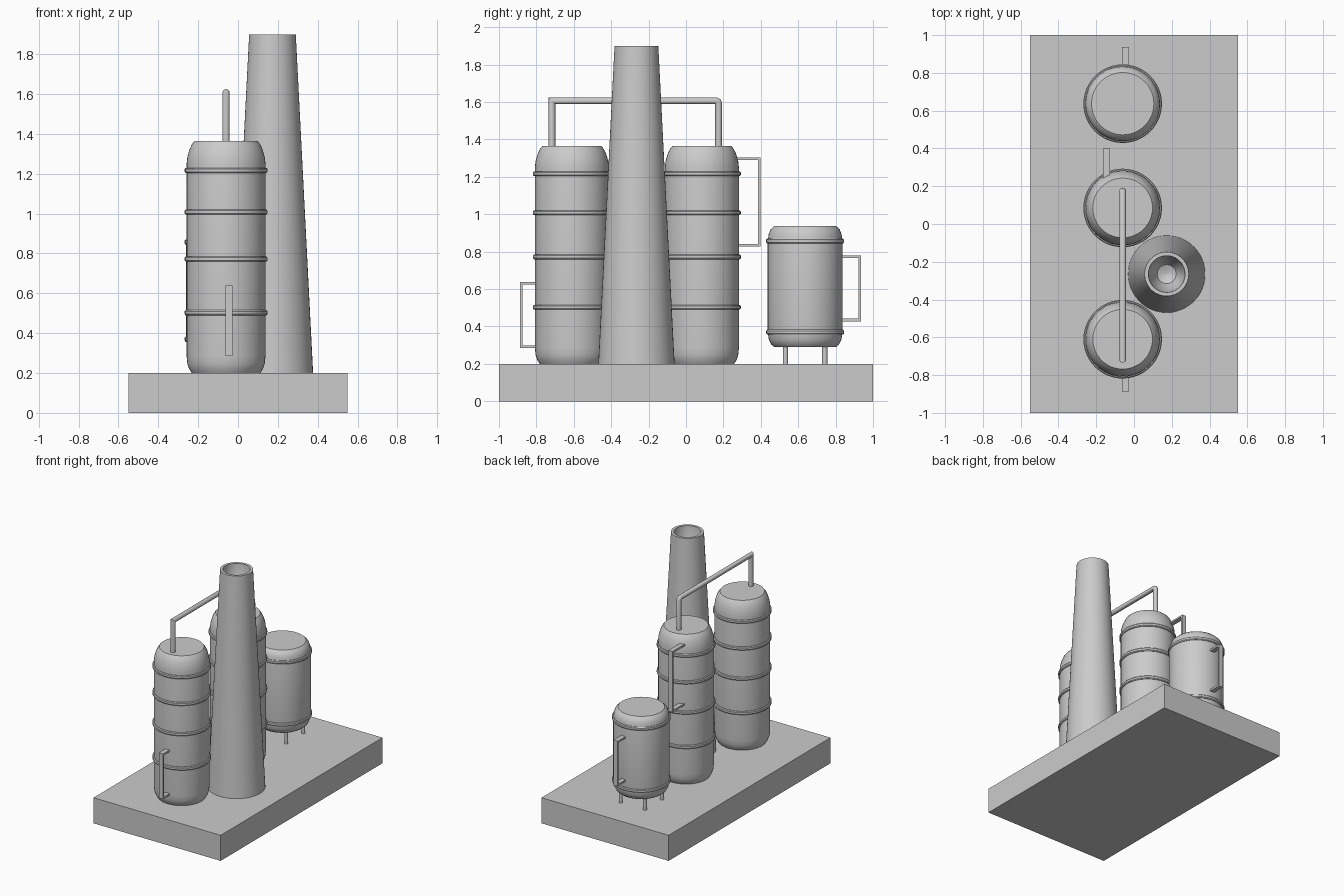
import bpy, bmesh, math
from mathutils import Vector

if "Cube" in bpy.data.objects:
    bpy.data.objects.remove(bpy.data.objects["Cube"])

TANK_X = -0.06


def finish(name, bm, smooth=True):
    bmesh.ops.recalc_face_normals(bm, faces=bm.faces[:])
    mesh = bpy.data.meshes.new(name)
    bm.to_mesh(mesh)
    bm.free()
    obj = bpy.data.objects.new(name, mesh)
    bpy.context.collection.objects.link(obj)
    if smooth:
        bpy.ops.object.select_all(action='DESELECT')
        obj.select_set(True)
        bpy.context.view_layer.objects.active = obj
        bpy.ops.object.shade_smooth_by_angle(angle=math.radians(35))
    return obj


def lathe(name, x, y, profile, closed=False, n=48):
    """Revolve (radius, z) points about a vertical axis; open profiles get end caps."""
    bm = bmesh.new()
    rings = [[bm.verts.new((x + r * math.cos(2 * math.pi * i / n),
                            y + r * math.sin(2 * math.pi * i / n), z))
              for i in range(n)] for r, z in profile]
    pairs = list(zip(rings, rings[1:]))
    if closed:
        pairs.append((rings[-1], rings[0]))
    else:
        bm.faces.new(rings[0])
        bm.faces.new(rings[-1])
    for a, b in pairs:
        for i in range(n):
            j = (i + 1) % n
            bm.faces.new((a[i], a[j], b[j], b[i]))
    return finish(name, bm)


def sweep(name, x, path, section):
    """Sweep a section (x offset, in-plane offset) along a mitred (y, z) path."""
    pts = [Vector(p) for p in path]
    dirs = [(b - a).normalized() for a, b in zip(pts, pts[1:])]
    bm = bmesh.new()
    rings = []
    for i, p in enumerate(pts):
        d0, d1 = dirs[max(i - 1, 0)], dirs[min(i, len(dirs) - 1)]
        n0, n1 = Vector((-d0.y, d0.x)), Vector((-d1.y, d1.x))
        m = (n0 + n1) / (1 + n0.dot(n1))
        rings.append([bm.verts.new((x + a, p.x + m.x * b, p.y + m.y * b)) for a, b in section])
    n = len(section)
    bm.faces.new(rings[0])
    bm.faces.new(rings[-1])
    for a, b in zip(rings, rings[1:]):
        for i in range(n):
            j = (i + 1) % n
            bm.faces.new((a[i], a[j], b[j], b[i]))
    return finish(name, bm)


def band(name, y, z):
    lathe(name, TANK_X, y, [(0.19, z - 0.013), (0.203, z - 0.013), (0.208, z - 0.007),
                            (0.208, z + 0.007), (0.203, z + 0.013), (0.19, z + 0.013)], closed=True)


def side_bar(name, x, y_in, y_out, z0, z1):
    """Flat C-shaped bar standing off the side of a tank."""
    w, t = 0.018, 0.007
    sweep(name, x, [(y_in, z0), (y_out, z0), (y_out, z1), (y_in, z1)],
          [(-w, -t), (w, -t), (w, t), (-w, t)])


# base slab
bm = bmesh.new()
bmesh.ops.create_cube(bm, size=1)
for v in bm.verts:
    v.co = (v.co.x * 1.1, v.co.y * 2, (v.co.z + 0.5) * 0.2)
finish("base_slab", bm, smooth=False)

# tapered chimney with hollow top
lathe("chimney", 0.173, -0.265, [(0.204, 0.2), (0.117, 1.9), (0.097, 1.9),
                                 (0.09, 1.78), (0.05, 1.70), (0.005, 1.68)])

# two tall tanks with bands
for label, y in (("front", -0.61), ("middle", 0.085)):
    lathe(label + "_tall_tank", TANK_X, y,
          [(0.172, 0.2), (0.186, 0.222), (0.194, 0.247), (0.198, 0.285), (0.198, 1.25),
           (0.194, 1.285), (0.184, 1.32), (0.172, 1.347), (0.158, 1.365)])
    for i, z in enumerate((0.503, 0.772, 1.008, 1.217)):
        band(f"{label}_tank_band_{i + 1}", y, z)

# short tank with bands and four legs
SY = 0.637
lathe("short_tank", TANK_X, SY,
      [(0.165, 0.29), (0.182, 0.305), (0.194, 0.33), (0.2, 0.37), (0.2, 0.855),
       (0.195, 0.893), (0.184, 0.92), (0.165, 0.937)])
for i, z in enumerate((0.37, 0.857)):
    band(f"short_tank_band_{i + 1}", SY, z)
for i, (sx, sy) in enumerate(((-1, -1), (1, -1), (1, 1), (-1, 1))):
    lathe(f"short_tank_leg_{i + 1}", TANK_X + sx * 0.105, SY + sy * 0.105,
          [(0.014, 0.2), (0.014, 0.32)], n=16)

# overhead pipe joining the tall tanks
circle = [(0.018 * math.cos(math.pi * i / 8), 0.018 * math.sin(math.pi * i / 8)) for i in range(16)]
sweep("overhead_pipe", TANK_X,
      [(-0.717, 1.33), (-0.717, 1.607), (0.16, 1.607), (0.17, 1.602), (0.174, 1.592), (0.174, 1.33)],
      circle)

# side bars
side_bar("front_tank_bar", -0.045, -0.75, -0.881, 0.292, 0.632)
side_bar("middle_tank_bar", -0.145, 0.22, 0.392, 0.835, 1.297)
side_bar("short_tank_bar", -0.045, 0.78, 0.929, 0.435, 0.773)
